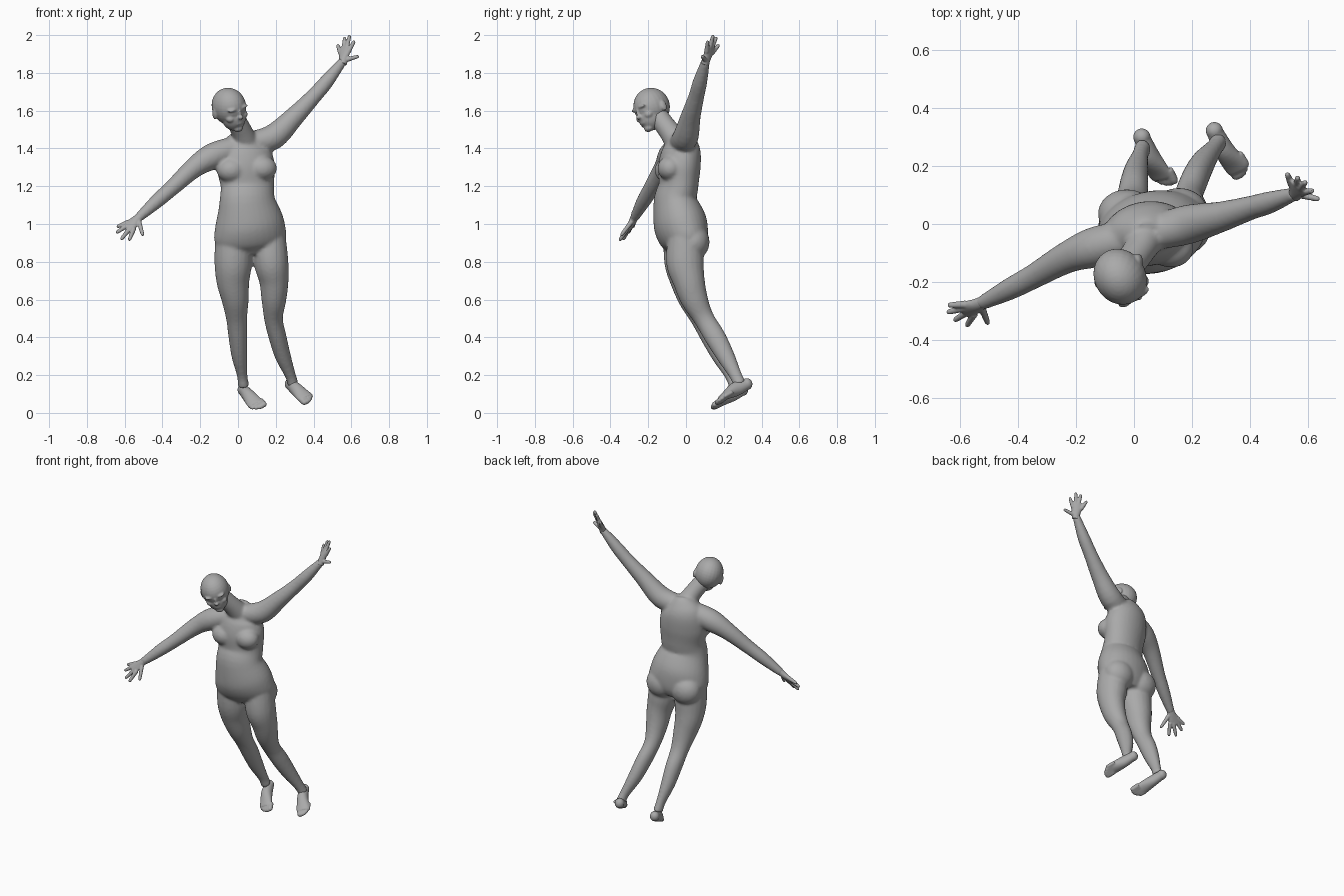
import bpy
import bmesh
import math
from mathutils import Vector, Matrix

cube = bpy.data.objects.get("Cube")
if cube:
    bpy.data.objects.remove(cube, do_unlink=True)

grey = bpy.data.materials.new("plain_grey")
grey.use_nodes = True
grey.diffuse_color = (0.4, 0.4, 0.4, 1)
shader = grey.node_tree.nodes["Principled BSDF"]
shader.inputs["Base Color"].default_value = grey.diffuse_color
shader.inputs["Roughness"].default_value = 0.7

CHEST_SIDE = Vector((0.97, 0.2, 0))
BACKWARD = Vector((0, 1, 0))


def spline(rows, steps):
    """Smoothly interpolate rows of centre, half width and half depth."""
    rows = [Vector(row if len(row) == 5 else (*row, row[-1])) for row in rows]
    padded = [rows[0]] + rows + [rows[-1]]
    result = []
    for a, b, c, d in zip(padded, padded[1:], padded[2:], padded[3:]):
        for step in range(steps):
            t = step / steps
            result.append(b + (c - a) * (t / 2)
                          + (a * 2 - b * 5 + c * 4 - d) * (t * t / 2)
                          + (b * 3 - a - c * 3 + d) * (t ** 3 / 2))
    return result + [rows[-1]]


def tube(bm, rows, side, sides=20, steps=5):
    """Closed loft with elliptical sections whose width follows the side axis."""
    rows = spline(rows, steps)
    centres = [Vector(row[:3]) for row in rows]
    rings = []
    for i, row in enumerate(rows):
        ahead = centres[min(i + 1, len(rows) - 1)]
        along = (ahead - centres[max(i - 1, 0)]).normalized()
        across = (side - along * side.dot(along)).normalized()
        deep = along.cross(across)
        ring = []
        for k in range(sides):
            angle = math.tau * k / sides
            offset = across * row[3] * math.cos(angle) + deep * row[4] * math.sin(angle)
            ring.append(bm.verts.new(centres[i] + offset))
        rings.append(ring)
    for low, high in zip(rings, rings[1:]):
        for k in range(sides):
            n = (k + 1) % sides
            bm.faces.new((low[k], low[n], high[n], high[k]))
    bm.faces.new(rings[0][::-1])
    bm.faces.new(rings[-1])


def ball(bm, centre, radii, frame=Matrix()):
    """Ellipsoid placed in the given frame."""
    matrix = frame @ Matrix.Translation(centre) @ Matrix.Diagonal((*radii, 1))
    bmesh.ops.create_uvsphere(bm, u_segments=24, v_segments=16, radius=1, matrix=matrix)


def fuse(name, bm, voxel, passes):
    """Turn overlapping volumes into one smooth skin."""
    mesh = bpy.data.meshes.new(name)
    bm.to_mesh(mesh)
    bm.free()
    mesh.materials.append(grey)
    obj = bpy.data.objects.new(name, mesh)
    bpy.context.collection.objects.link(obj)
    skin = obj.modifiers.new("skin", "REMESH")
    skin.mode = "VOXEL"
    skin.voxel_size = voxel
    skin.use_smooth_shade = True
    relax = obj.modifiers.new("relax", "SMOOTH")
    relax.factor = 0.5
    relax.iterations = passes
    return obj


# Torso and neck
body = bmesh.new()
tube(body, [(.07, 0, .84, .09, .08), (.066, -.005, .9, .185, .12),
            (.062, -.03, 1, .185, .14), (.05, -.055, 1.12, .15, .115),
            (.05, -.04, 1.2, .143, .103), (.042, -.035, 1.3, .155, .11),
            (.035, -.025, 1.39, .14, .1), (.04, -.03, 1.45, .1, .075),
            (.045, -.04, 1.49, .05, .05)], CHEST_SIDE, sides=32)
tube(body, [(.045, -.035, 1.42, .07), (.015, -.095, 1.5, .056),
            (-.03, -.155, 1.58, .055)], CHEST_SIDE)

# Breasts and buttocks
for centre in ((-.035, -.098, 1.285), (.128, -.083, 1.295)):
    ball(body, centre, (.078, .068, .066))
for centre in ((-.025, .035, .9), (.155, .04, .905)):
    ball(body, centre, (.1, .085, .095))

# Arms
tube(body, [(.07, -.03, 1.43, .06), (.185, -.002, 1.46, .068), (.3, .025, 1.57, .053),
            (.4, .055, 1.675, .042), (.47, .075, 1.755, .038),
            (.557, .105, 1.865, .023)], BACKWARD)
tube(body, [(-.02, -.05, 1.4, .065), (-.135, -.08, 1.358, .07), (-.23, -.115, 1.3, .055),
            (-.345, -.18, 1.195, .043), (-.43, -.225, 1.12, .038),
            (-.53, -.275, 1.03, .024)], BACKWARD)

# Legs, from hip to ankle
SIDEWAYS = Vector((1, 0, 0))
tube(body, [(.16, -.005, .95, .09), (.175, -.005, .8, .092, .1), (.19, .015, .7, .078, .085),
            (.19, .045, .6, .066, .072), (.188, .095, .5, .05, .055),
            (.21, .155, .4, .047, .056), (.238, .21, .3, .042, .048),
            (.277, .262, .2, .029, .034), (.292, .285, .15, .03, .034)], SIDEWAYS)
tube(body, [(-.02, -.02, .95, .1), (-.025, -.015, .8, .1), (-.027, .005, .7, .088),
            (-.015, .035, .6, .072, .074), (-.007, .08, .5, .056, .056),
            (0, .135, .4, .05, .056), (.008, .185, .3, .042, .048),
            (.022, .238, .2, .028, .034), (.03, .262, .14, .03, .034)], SIDEWAYS)
fuse("body", body, .009, 6)

# Head, modelled upright and facing -y, then turned and bowed
up = Vector((-.1, -.35, .93)).normalized()
left = (Vector((.8, .58, 0)) - up * up.dot(Vector((.8, .58, 0)))).normalized()
turn = Matrix((left, up.cross(left), up)).transposed().to_4x4()
turn.translation = (-.045, -.185, 1.62)
head = bmesh.new()
ball(head, (0, .005, .002), (.088, .1, .099), turn)
ball(head, (0, -.03, -.05), (.064, .065, .073), turn)
ball(head, (0, -.062, -.105), (.028, .024, .02), turn)
ball(head, (0, -.097, -.034), (.015, .016, .012), turn)
ball(head, (0, -.09, -.015), (.009, .013, .028), turn)
ball(head, (0, -.082, -.07), (.027, .013, .011), turn)
for s in (-1, 1):
    ball(head, (s * .087, .018, -.022), (.009, .018, .029), turn)
    ball(head, (s * .035, -.078, .012), (.028, .018, .01), turn)
    ball(head, (s * .032, -.074, -.01), (.015, .012, .009), turn)
    ball(head, (s * .04, -.06, -.04), (.026, .025, .022), turn)
fuse("head", head, .005, 5)


# Hands: a flat palm with a thumb and four spread fingers
def hand(name, wrist, tips):
    bm = bmesh.new()
    wrist = Vector(wrist)
    tips = [Vector(tip) for tip in tips]
    span = tips[1] - tips[4]
    middle = (tips[2] + tips[3]) / 2
    tube(bm, [(*wrist.lerp(middle, t), w, d) for t, w, d in
              ((-.15, .023, .022), (.1, .026, .02), (.35, .036, .016), (.57, .034, .012))], span)
    for i, tip in enumerate(tips):
        base = wrist.lerp(tip, .15 if i == 0 else .45)
        rows = [(*base.lerp(tip, t), r) for t, r in
                ((0, .014), (.5, .0115), (.88, .0095), (1, .005))]
        tube(bm, rows, span, sides=10)
    fuse(name, bm, .004, 3)


hand("left_hand", (.557, .105, 1.865),
     [(.64, .085, 1.888), (.617, .115, 1.97), (.592, .145, 2), (.565, .162, 1.99),
      (.527, .175, 1.95)])
hand("right_hand", (-.53, -.275, 1.03),
     [(-.503, -.345, .938), (-.577, -.352, .912), (-.62, -.333, .917),
      (-.645, -.305, .953), (-.642, -.28, .985)])


# Feet: a lofted sole and instep with five toes
def foot(name, rows, big, little):
    bm = bmesh.new()
    big, little = Vector(big), Vector(little)
    span = little - big
    tube(bm, rows, span)
    ball(bm, rows[0][:3], (.03, .03, .032))
    forward = (Vector(rows[-1][:3]) - Vector(rows[0][:3])).normalized()
    for i in range(5):
        t = i / 4
        tip = big.lerp(little, t) + forward * .012 * math.sin(math.pi * t)
        radius = .0155 - .005 * t
        base = tip - forward * .06
        tube(bm, [(*base, radius), (*tip.lerp(base, .25), radius), (*tip, radius / 2)],
             span, sides=10)
    fuse(name, bm, .005, 4)


foot("left_foot", [(.277, .322, .152, .028, .03), (.307, .262, .125, .034, .038),
                   (.347, .205, .09, .042, .021), (.362, .185, .077, .04, .016)],
     (.358, .155, .05), (.393, .2, .085))
foot("right_foot", [(.027, .3, .122, .028, .03), (.052, .238, .095, .034, .038),
                    (.085, .18, .057, .042, .021), (.096, .16, .043, .04, .016)],
     (.143, .14, .038), (.08, .145, .022))
